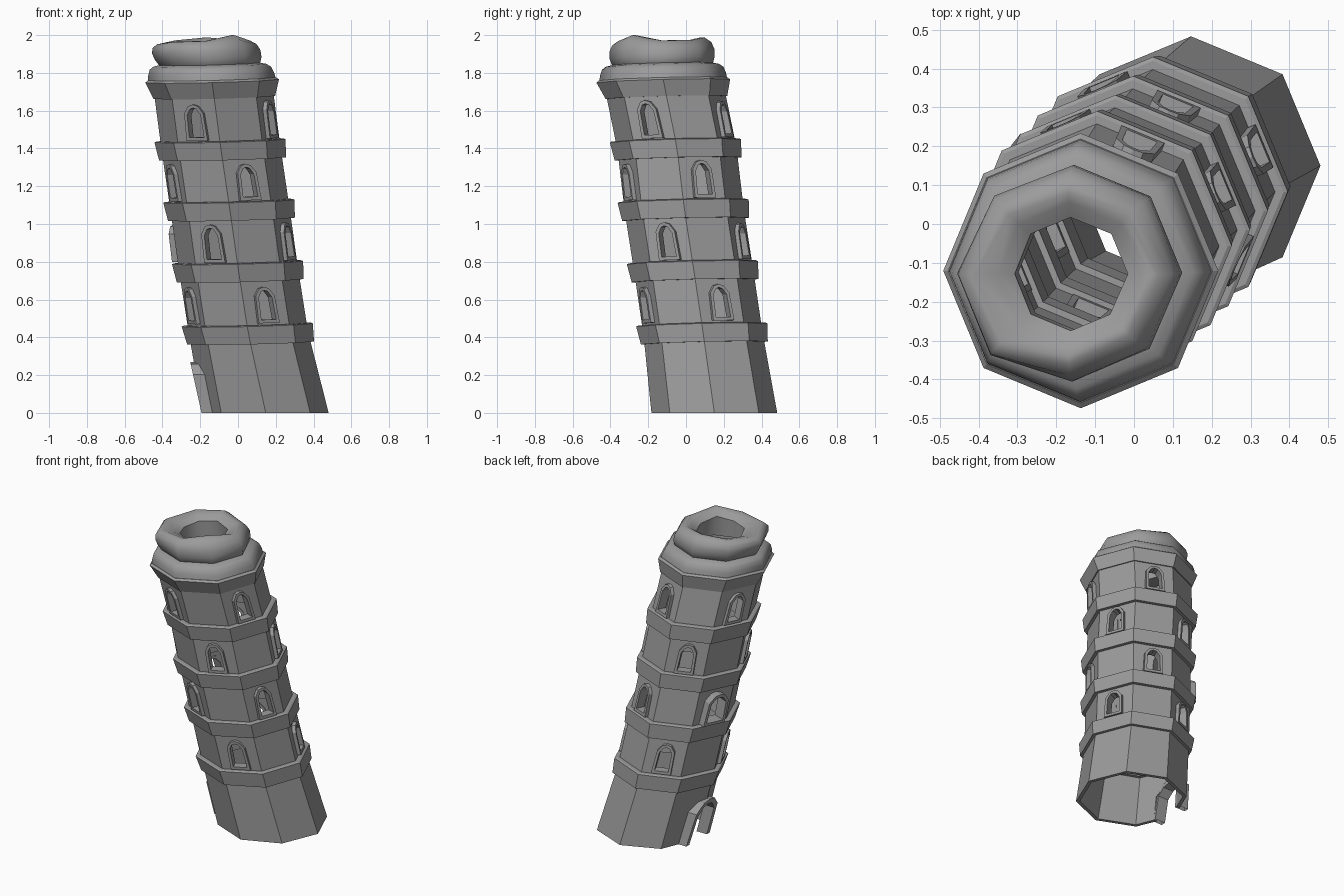
import bpy, bmesh, math, random
from mathutils import Vector

random.seed(4)
if "Cube" in bpy.data.objects:
    bpy.data.objects.remove(bpy.data.objects["Cube"])

stone = bpy.data.materials.new("grey stone")
stone.use_nodes = True
grey = (0.33, 0.33, 0.33, 1)
stone.diffuse_color = grey
stone.node_tree.nodes["Principled BSDF"].inputs["Base Color"].default_value = grey

SIDES = 8
# Slightly crooked leaning axis: height, x, y
AXIS = [(-.1, .168, .164), (0, .147, .15), (.42, .056, .09), (.75, .004, .041),
        (1.07, -.041, -.009), (1.4, -.09, -.048), (1.75, -.136, -.12), (2.1, -.185, -.136)]


def lean(p):
    """Shift an upright point onto the leaning axis, with slightly tilted courses."""
    x, y, z = p
    tilt = 0.025 * min(z / 0.4, 1) * (x + y) if z > 0 else 0
    for (z0, x0, y0), (z1, x1, y1) in zip(AXIS, AXIS[1:]):
        if z <= z1:
            t = (z - z0) / (z1 - z0)
            return Vector((x + x0 + t * (x1 - x0), y + y0 + t * (y1 - y0), z + tilt))


def loft(name, loops, ring=True, around=True, caps=False):
    """Skin a list of point loops with quads."""
    bm = bmesh.new()
    rows = [[bm.verts.new(lean(p)) for p in loop] for loop in loops]
    n = len(rows[0])
    for i in range(len(rows) if ring else len(rows) - 1):
        a, b = rows[i], rows[(i + 1) % len(rows)]
        for j in range(n if around else n - 1):
            k = (j + 1) % n
            bm.faces.new((a[j], a[k], b[k], b[j]))
    if caps:
        bm.faces.new(rows[0])
        bm.faces.new(rows[-1])
    bmesh.ops.recalc_face_normals(bm, faces=bm.faces)
    mesh = bpy.data.meshes.new(name)
    bm.to_mesh(mesh)
    bm.free()
    mesh.materials.append(stone)
    ob = bpy.data.objects.new(name, mesh)
    bpy.context.collection.objects.link(ob)
    return ob


def octagon(r, z):
    return [(r * math.cos(math.tau * i / SIDES), r * math.sin(math.tau * i / SIDES), z)
            for i in range(SIDES)]


def arch(angle, dist, half, z0, height):
    """Arch outline standing at a distance from the axis, facing the angle."""
    shape = [(-1, 0), (-.9, .76), (-.45, .96), (0, 1), (.45, .96), (.9, .76), (1, 0)]
    c, s = math.cos(angle), math.sin(angle)
    return [(dist * c - u * half * s, dist * s + u * half * c, z0 + v * height)
            for u, v in shape]


cutters = []


def opening(name, angle, back, front, half, z0, height, rim, sill):
    """Add a raised arch frame and a cutter for the hole inside it."""
    inner = (half - rim, z0 + sill, height - rim - sill)
    loft(name, [arch(angle, back, half, z0, height),
                arch(angle, front, half, z0, height),
                arch(angle, front, *inner),
                arch(angle, back, *inner)], around=sill > 0)
    # the hole is a touch wider than the frame's inside, so the frame lines it
    drop = 0 if sill else 0.05
    hole = (half - rim / 2, inner[1] - drop - rim / 2, inner[2] + drop + rim)
    cut = loft(name + "_cutter", [arch(angle, back - .1, *hole), arch(angle, front + .06, *hole)],
               ring=False, caps=True)
    cut.hide_render = True
    cutters.append(cut)


# Hollow tower wall, open at the bottom
levels = [z for z, x, y in AXIS[2:-1]]
wall = loft("tower_wall", [octagon(.333, 0)] + [octagon(.315, z) for z in levels]
            + [octagon(.28, z) for z in reversed(levels)] + [octagon(.31, 0)])

# Stone courses between the storeys, projecting on both sides of the wall
for i, z in enumerate((.37, .7, 1.025, 1.345)):
    loft("stone_course_%d" % (i + 1),
         [octagon(.262, z), octagon(.336, z), octagon(.347, z + .095),
          octagon(.337, z + .1), octagon(.262, z + .1)])
loft("top_cornice", [octagon(.262, 1.67), octagon(.322, 1.67), octagon(.354, 1.757),
                     octagon(.34, 1.768), octagon(.262, 1.768)])

# Windows, alternating faces from storey to storey
for storey, z in enumerate((.48, .805, 1.13, 1.45)):
    for k in range(4):
        face = 2 * k + storey % 2
        angle = math.tau * (face + .5) / SIDES
        bulge = .03 if (storey, face) == (1, 3) else 0
        opening("window_frame_%d_%d" % (storey + 1, k + 1), angle, .255, .313 + bulge,
                .06 + bulge / 2, z, .197 + random.uniform(-.008, .005), .018, .018)

# Doorway on the corner of the ground storey
opening("door_frame", math.pi, .265, .34, .122, 0, .275, .03, 0)

# Cut the openings through the wall
for cut in cutters:
    mod = wall.modifiers.new(cut.name, "BOOLEAN")
    mod.operation = "DIFFERENCE"
    mod.solver = "EXACT"
    mod.object = cut
bpy.context.view_layer.update()
carved = bpy.data.meshes.new_from_object(wall.evaluated_get(bpy.context.evaluated_depsgraph_get()))
wall.modifiers.clear()
wall.data = carved
for cut in cutters:
    bpy.data.objects.remove(cut)

# Soft crown: a low collar under a thick ring with a crisp-edged hole
lower = loft("crown_collar", [octagon(r, z) for r, z in (
    (.25, 1.75), (.338, 1.765), (.333, 1.795), (.321, 1.825), (.3, 1.84), (.265, 1.848),
    (.25, 1.8))])

profile = [(.25, 1.83), (.266, 1.842), (.278, 1.88), (.278, 1.92), (.262, 1.955), (.23, 1.977),
           (.21, 1.979), (.185, 1.967), (.146, 1.943), (.15, 1.83)]
rise = [-.012, -.012, .004, -.006, -.02, -.006, -.004, .022]      # uneven rim, per corner
swell = [0, 0, 0, .01, .035, .035, 0, -.01]
loops = []
for r, z in profile:
    t = max(0, (z - 1.85) / .13)
    grow = t * (r > .2) / r
    loops.append([(x * (1 + s * grow), y * (1 + s * grow), z + h * t)
                  for (x, y, _), s, h in zip(octagon(r, z), swell, rise)])
upper = loft("crown_ring", loops)

bpy.ops.object.select_all(action="DESELECT")
for ob in (lower, upper):
    ob.select_set(True)
bpy.context.view_layer.objects.active = upper
bpy.ops.object.shade_smooth_by_angle(angle=math.radians(52))
